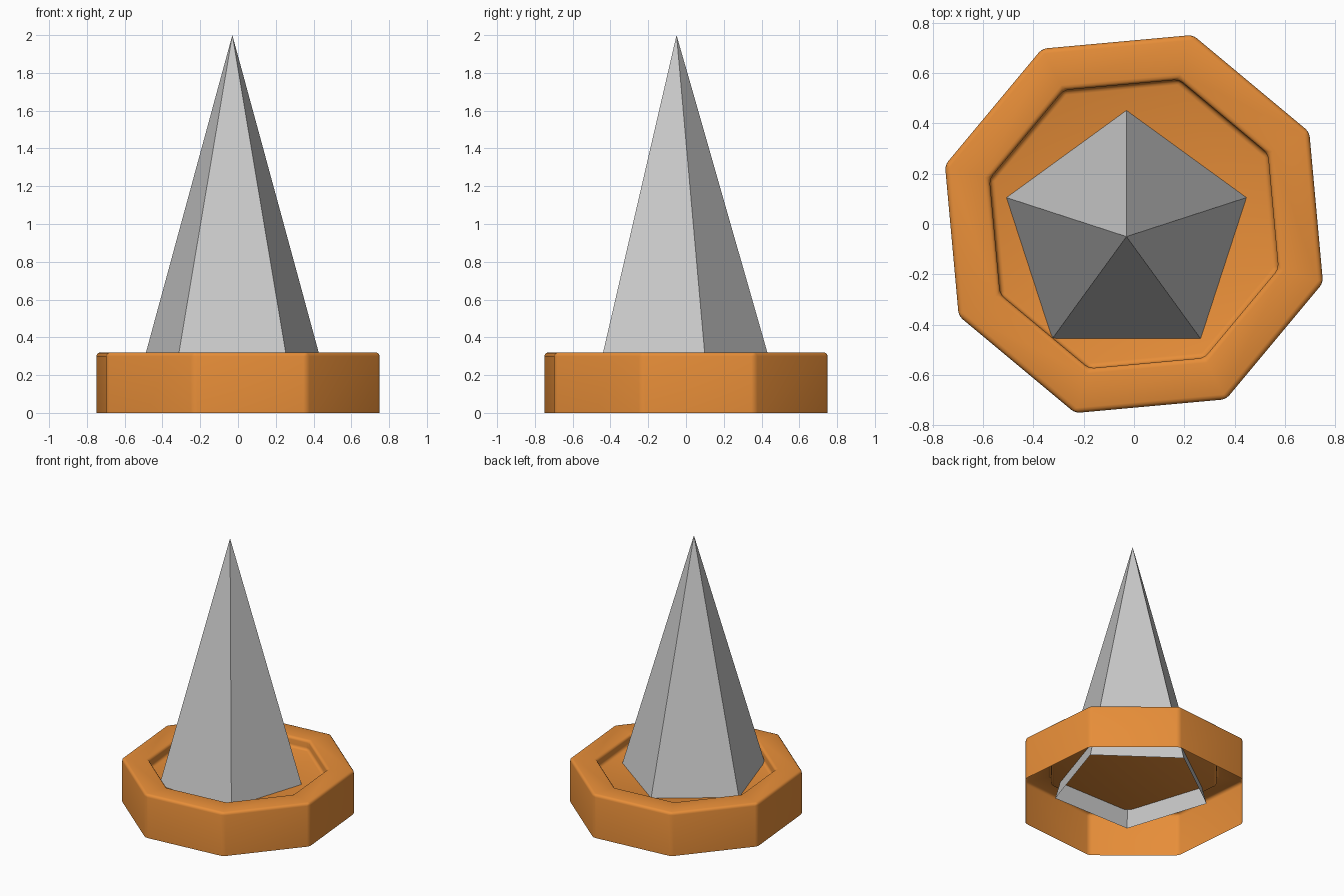
import bpy, bmesh
from math import cos, sin, radians, tau

if "Cube" in bpy.data.objects:
    bpy.data.objects.remove(bpy.data.objects["Cube"])


def ring(bm, sides, radius, z, turn, centre=(0, 0)):
    return [bm.verts.new((centre[0] + radius * cos(radians(turn) + tau * i / sides),
                          centre[1] + radius * sin(radians(turn) + tau * i / sides), z))
            for i in range(sides)]


def finish(bm, name):
    mesh = bpy.data.meshes.new(name)
    bm.to_mesh(mesh)
    bm.free()
    obj = bpy.data.objects.new(name, mesh)
    bpy.context.collection.objects.link(obj)
    return obj


# Octagonal base: open underneath, wide rim and sunken floor
bm = bmesh.new()
profile = [(0.787, 0.0), (0.787, 0.32), (0.601, 0.32), (0.601, 0.247)]
rings = [ring(bm, 8, r, z, 27.7) for r, z in profile]
for low, high in zip(rings, rings[1:]):
    for i in range(8):
        j = (i + 1) % 8
        bm.faces.new((low[i], low[j], high[j], high[i]))
bm.faces.new(rings[-1])
for face in bm.faces:
    face.smooth = True
base = finish(bm, "base")
bevel = base.modifiers.new("soft_edges", 'BEVEL')
bevel.width = 0.02
bevel.segments = 3
bevel.limit_method = 'ANGLE'
bevel.angle_limit = radians(30)

orange = bpy.data.materials.new("orange")
orange.diffuse_color = (0.8, 0.27, 0.04, 1)
orange.use_nodes = True
orange.node_tree.nodes["Principled BSDF"].inputs["Base Color"].default_value = orange.diffuse_color
base.data.materials.append(orange)

# Five-sided spike: open underneath, passing through the floor
bm = bmesh.new()
centre = (-0.03, -0.05)
foot = ring(bm, 5, 0.535, 0.13, 90, centre)
tip = bm.verts.new((*centre, 2.0))
for i in range(5):
    bm.faces.new((foot[i], foot[(i + 1) % 5], tip))
finish(bm, "spike")
